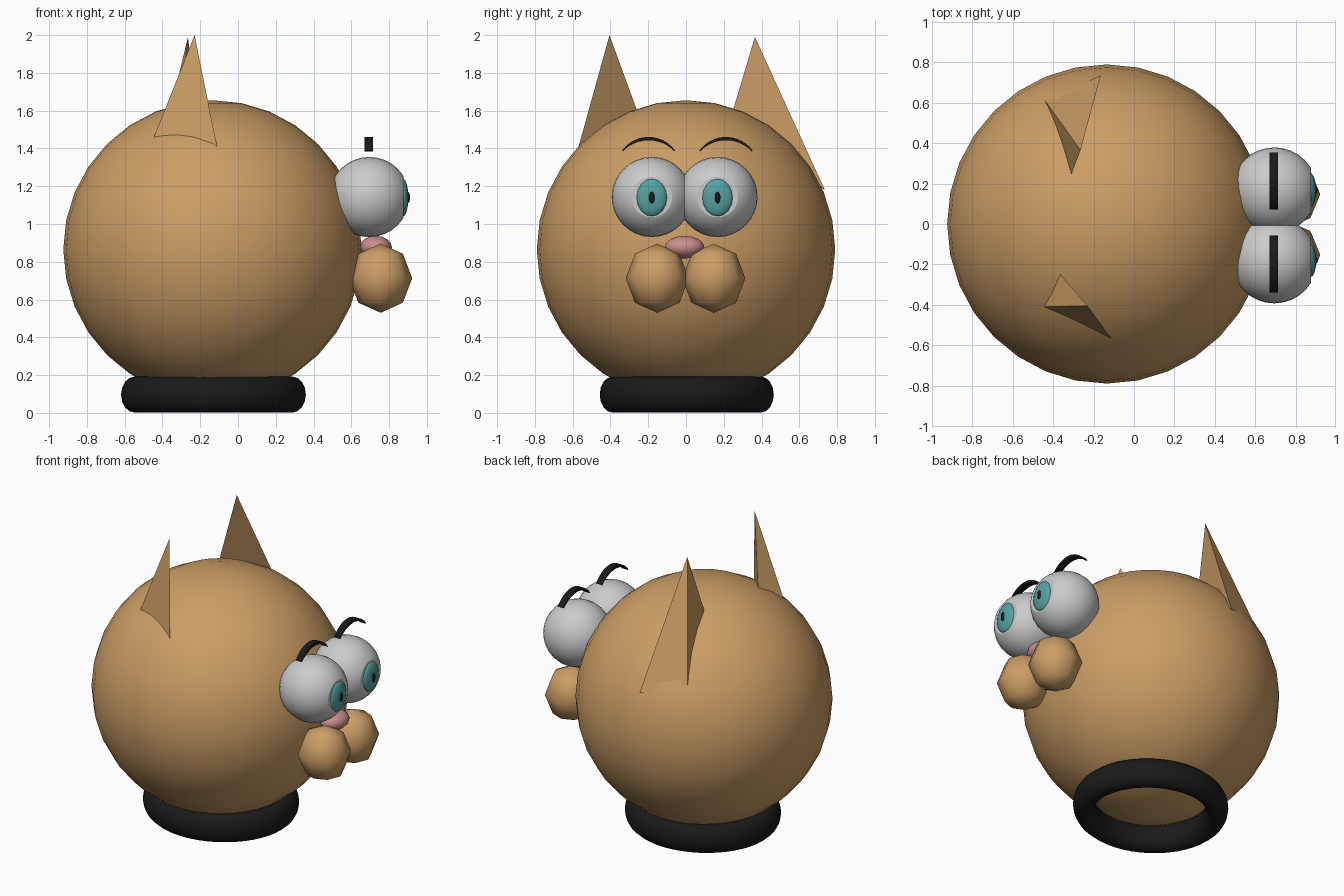
import bpy, bmesh
from math import pi, sin, cos
from mathutils import Matrix, Vector

if "Cube" in bpy.data.objects:
    bpy.data.objects.remove(bpy.data.objects["Cube"])


def material(name, rgb):
    m = bpy.data.materials.new(name)
    m.diffuse_color = (*rgb, 1)
    m.use_nodes = True
    m.node_tree.nodes["Principled BSDF"].inputs["Base Color"].default_value = m.diffuse_color
    return m


FUR = material("fur", (0.6, 0.34, 0.13))
BLACK = material("black", (0.01, 0.01, 0.01))
TEAL = material("teal", (0.09, 0.36, 0.35))
PINK = material("pink", (0.6, 0.27, 0.27))


def finish(bm, name, mat=None, smooth=True):
    bmesh.ops.recalc_face_normals(bm, faces=bm.faces)
    for f in bm.faces:
        f.smooth = smooth and len(f.verts) < 5
    me = bpy.data.meshes.new(name)
    bm.to_mesh(me)
    bm.free()
    ob = bpy.data.objects.new(name, me)
    bpy.context.collection.objects.link(ob)
    if mat:
        me.materials.append(mat)
    return ob


def ball(name, center, radii, mat=None, seg=32, rings=16, cap_x=None):
    """Ellipsoid; with cap_x its pole points along x and is cut flat there."""
    bm = bmesh.new()
    rot = Matrix.Rotation(pi / 2, 4, 'Y') if cap_x else Matrix()
    bmesh.ops.create_uvsphere(bm, u_segments=seg, v_segments=rings, radius=1, matrix=rot)
    bmesh.ops.scale(bm, vec=radii, verts=bm.verts)
    bmesh.ops.translate(bm, vec=center, verts=bm.verts)
    if cap_x:
        cut = bmesh.ops.bisect_plane(bm, geom=bm.verts[:] + bm.edges[:] + bm.faces[:],
                                     plane_co=(cap_x, 0, 0), plane_no=(1, 0, 0), clear_outer=True)
        rim = [e for e in cut['geom_cut'] if isinstance(e, bmesh.types.BMEdge)]
        bmesh.ops.contextual_create(bm, geom=rim)
    return finish(bm, name, mat)


def ear(name, points):
    """Three-sided spike: tip first, then its base corners on the head."""
    bm = bmesh.new()
    v = [bm.verts.new(p) for p in points]
    for a, b, c in ((0, 1, 2), (0, 2, 3), (0, 3, 1), (1, 3, 2)):
        bm.faces.new((v[a], v[b], v[c]))
    return finish(bm, name, FUR, smooth=False)


def brow(name, y):
    """Thin arched ribbon."""
    bm = bmesh.new()
    rows = []
    for i in range(13):
        a = pi * (0.22 + 0.56 * i / 12)
        r = 0.18
        ring = []
        half = 0.003 + 0.006 * sin(pi * i / 12)
        for x, d in ((-.022, -half), (.022, -half), (.022, half), (-.022, half)):
            ring.append(bm.verts.new((0.692 + x, y + (r + d) * cos(a), 1.272 + (r + d) * sin(a))))
        rows.append(ring)
    for p, q in zip(rows, rows[1:]):
        for k in range(4):
            bm.faces.new((p[k], p[(k + 1) % 4], q[(k + 1) % 4], q[k]))
    bm.faces.new(rows[0])
    bm.faces.new(rows[-1])
    return finish(bm, name, BLACK, smooth=False)


# head
ball("head", (-0.135, 0, 0.865), (0.79, 0.79, 0.79), FUR)

# collar
bpy.ops.mesh.primitive_torus_add(major_segments=48, minor_segments=16, major_radius=0.405,
                                 minor_radius=0.07, location=(-0.13, 0.004, 0.097))
collar = bpy.context.object
collar.name = "collar"
collar.scale = (1.03, 0.97, 1.36)
collar.data.materials.append(BLACK)
bpy.ops.object.shade_smooth()

# ears
ear("ear_right", [(-.23, -.405, 2.0), (-.365, -.25, 1.575), (-.445, -.41, 1.46), (-.11, -.57, 1.405)])
ear("ear_left", [(-.265, .365, 1.99), (-.31, .245, 1.59), (-.44, .61, 1.26), (-.165, .735, 1.18)])

# face parts, once per side
for side, y in (("right", -0.181), ("left", 0.167)):
    ball("eye_" + side, (0.695, y, 1.143), (0.212, 0.212, 0.212), cap_x=0.877)
    ball("iris_" + side, (0.874, y, 1.14), (0.028, 0.082, 0.1), TEAL, 16, 8)
    ball("pupil_" + side, (0.897, y, 1.14), (0.014, 0.016, 0.032), BLACK, 12, 8)
    brow("brow_" + side, y - 0.017 if side == "right" else y + 0.045)
    cheek_y = -0.152 if side == "right" else 0.147
    ball("muzzle_" + side, (0.755, cheek_y, 0.713), (0.167, 0.167, 0.183), FUR, 8, 4)

# nose
ball("nose", (0.73, -0.008, 0.877), (0.085, 0.105, 0.06), PINK, 16, 8)
